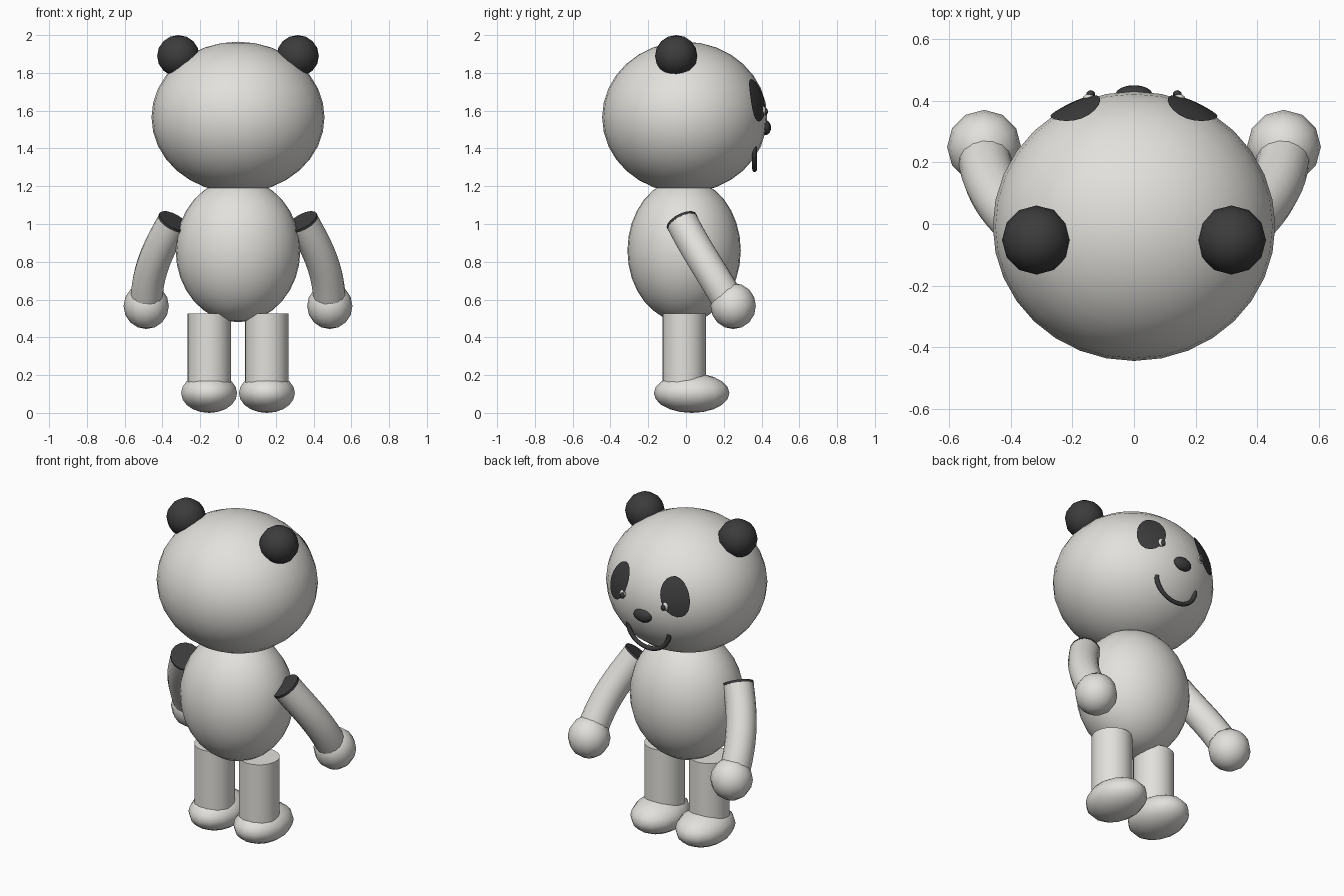
import bpy, bmesh, math
from mathutils import Vector

if "Cube" in bpy.data.objects:
    bpy.data.objects.remove(bpy.data.objects["Cube"], do_unlink=True)


def material(name, colour):
    m = bpy.data.materials.new(name)
    m.use_nodes = True
    m.diffuse_color = colour
    m.node_tree.nodes["Principled BSDF"].inputs["Base Color"].default_value = colour
    return m


WHITE = material("warm white", (0.76, 0.75, 0.715, 1))
BLACK = material("soft black", (0.045, 0.045, 0.045, 1))

HEAD_C = Vector((0, -0.007, 1.565))
HEAD_R = Vector((0.458, 0.437, 0.4))


def finish(bm, name, mat, angle=50):
    mesh = bpy.data.meshes.new(name)
    bm.to_mesh(mesh)
    bm.free()
    ob = bpy.data.objects.new(name, mesh)
    bpy.context.collection.objects.link(ob)
    mesh.materials.append(mat)
    bpy.ops.object.select_all(action='DESELECT')
    ob.select_set(True)
    bpy.context.view_layer.objects.active = ob
    bpy.ops.object.shade_smooth_by_angle(angle=math.radians(angle))
    return ob


def ellipsoid(name, centre, radii, mat, segs=32, rings=16):
    bm = bmesh.new()
    bmesh.ops.create_uvsphere(bm, u_segments=segs, v_segments=rings, radius=1)
    bmesh.ops.scale(bm, vec=radii, verts=bm.verts)
    bmesh.ops.translate(bm, vec=centre, verts=bm.verts)
    return finish(bm, name, mat)


def sweep(name, points, radius, mat, sides=16):
    """Round tube with closed ends through the given points."""
    bm = bmesh.new()
    rings = []
    for i, p in enumerate(points):
        d = (points[min(i + 1, len(points) - 1)] - points[max(i - 1, 0)]).normalized()
        u = d.cross(Vector((0.3, 1, 0.5))).normalized()
        v = d.cross(u)
        rings.append([bm.verts.new(p + radius * (u * math.cos(t) + v * math.sin(t)))
                      for t in (2 * math.pi * k / sides for k in range(sides))])
    for a, b in zip(rings, rings[1:]):
        for k in range(sides):
            n = (k + 1) % sides
            bm.faces.new((a[k], a[n], b[n], b[k]))
    bm.faces.new(rings[0])
    bm.faces.new(rings[-1])
    bmesh.ops.recalc_face_normals(bm, faces=bm.faces)
    return finish(bm, name, mat)


def bezier(a, b, c, d, steps):
    pts = []
    for i in range(steps + 1):
        t = i / steps
        s = 1 - t
        pts.append(a * s**3 + b * 3 * s * s * t + c * 3 * s * t * t + d * t**3)
    return pts


def on_head(x, z, lift):
    """Point just above the face at the given x and z."""
    q = 1 - (x / HEAD_R.x) ** 2 - ((z - HEAD_C.z) / HEAD_R.z) ** 2
    return Vector((x, HEAD_C.y + HEAD_R.y * math.sqrt(max(q, 0)) + lift, z))


def eye_patch(name, side):
    """Tilted oval that follows the curve of the face."""
    bm = bmesh.new()
    tilt = math.radians(22)
    count, bands = 20, 5
    centre = bm.verts.new(on_head(side * 0.19, 1.655, 0.009))
    previous = None
    for band in range(1, bands + 1):
        f = band / bands
        ring = []
        for k in range(count):
            t = 2 * math.pi * k / count
            a, b = 0.073 * f * math.cos(t), 0.118 * f * math.sin(t)
            x = 0.19 + a * math.cos(tilt) - b * math.sin(tilt)
            z = 1.655 + a * math.sin(tilt) + b * math.cos(tilt)
            ring.append(bm.verts.new(on_head(side * x, z, 0.009)))
        for k in range(count):
            n = (k + 1) % count
            if previous:
                bm.faces.new((previous[k], ring[k], ring[n], previous[n]))
            else:
                bm.faces.new((centre, ring[k], ring[n]))
        previous = ring
    if side > 0:
        bmesh.ops.reverse_faces(bm, faces=bm.faces)
    return finish(bm, name, BLACK)


# Head and torso
ellipsoid("head", HEAD_C, HEAD_R, WHITE)
ellipsoid("torso", (0, -0.01, 0.86), (0.33, 0.3, 0.38), WHITE)

# Nose and smile
ellipsoid("nose", (0, 0.42, 1.51), (0.06, 0.03, 0.04), BLACK, 16, 10)
smile = [Vector((0.14 * math.cos(t), 0.363, 1.41 - 0.122 * math.sin(t)))
         for t in (math.pi * i / 20 for i in range(21))]
sweep("mouth", smile, 0.013, BLACK, 8)

for word, s in (("left", 1), ("right", -1)):
    # Ears and eyes
    ellipsoid(word + "_ear", (s * 0.316, -0.052, 1.89), (0.112, 0.112, 0.11), BLACK, 12, 8)
    eye_patch(word + "_eye_patch", s)
    ellipsoid(word + "_eye_white", on_head(s * 0.145, 1.60, 0.004), (0.02, 0.012, 0.025), WHITE, 10, 8)
    ellipsoid(word + "_pupil", on_head(s * 0.14, 1.595, 0.014), (0.014, 0.012, 0.018), BLACK, 10, 8)

    # Arms with a dark shoulder cap, and hands
    path = bezier(Vector((s * 0.345, -0.018, 1.005)), Vector((s * 0.42, 0.05, 0.87)),
                  Vector((s * 0.475, 0.12, 0.77)), Vector((s * 0.485, 0.22, 0.6)), 10)
    sweep(word + "_arm", path, 0.086, WHITE)
    out = (path[0] - path[1]).normalized()
    sweep(word + "_shoulder_cap", [path[0], path[0] + out * 0.014], 0.087, BLACK)
    ellipsoid(word + "_hand", (s * 0.486, 0.25, 0.566), (0.12, 0.12, 0.122), WHITE, 12, 8)

    # Legs and feet
    sweep(word + "_leg", [Vector((s * 0.152, -0.01, 0.12)), Vector((s * 0.152, -0.01, 0.525))],
          0.115, WHITE, 24)
    ellipsoid(word + "_foot", (s * 0.153, 0.03, 0.105), (0.152, 0.2, 0.105), WHITE, 14, 10)
